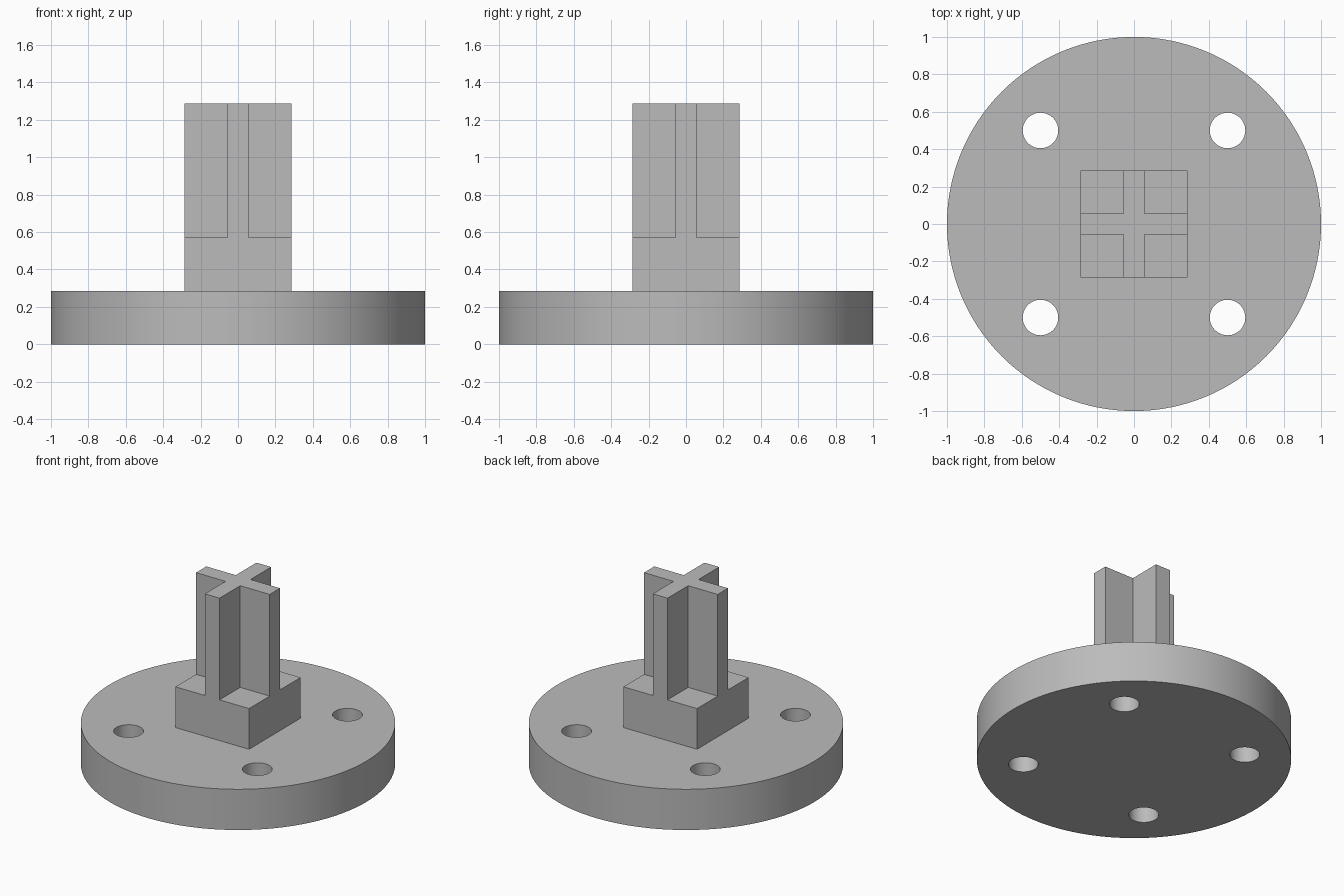
import bpy
import bmesh

cube = bpy.data.objects.get("Cube")
if cube:
    bpy.data.objects.remove(cube, do_unlink=True)

BASE_TOP, BLOCK_TOP, CROSS_TOP = 0.286, 0.572, 1.286
HALF, RIB = 0.286, 0.057
HOLE_AT, HOLE_RADIUS = 0.5, 0.095

grey = bpy.data.materials.new("plain grey")
grey.use_nodes = True
grey.diffuse_color = (0.5, 0.5, 0.5, 1)
grey.node_tree.nodes["Principled BSDF"].inputs["Base Color"].default_value = (0.5, 0.5, 0.5, 1)


def cylinder(name, radius, bottom, top, sides, x=0, y=0):
    bpy.ops.mesh.primitive_cylinder_add(vertices=sides, radius=radius, depth=top - bottom,
                                        location=(x, y, (bottom + top) / 2))
    obj = bpy.context.object
    obj.name = name
    obj.data.materials.append(grey)
    return obj


def prism(name, outline, bottom, top):
    """Extrude a flat outline upwards into a solid."""
    bm = bmesh.new()
    face = bm.faces.new([bm.verts.new((x, y, bottom)) for x, y in outline])
    raised = bmesh.ops.extrude_face_region(bm, geom=[face])
    verts = [g for g in raised["geom"] if isinstance(g, bmesh.types.BMVert)]
    bmesh.ops.translate(bm, vec=(0, 0, top - bottom), verts=verts)
    bmesh.ops.recalc_face_normals(bm, faces=bm.faces)
    mesh = bpy.data.meshes.new(name)
    bm.to_mesh(mesh)
    bm.free()
    mesh.materials.append(grey)
    obj = bpy.data.objects.new(name, mesh)
    bpy.context.collection.objects.link(obj)
    return obj


# Round flange with four through holes
flange = cylinder("flange", 1, 0, BASE_TOP, 128)
for x in (-HOLE_AT, HOLE_AT):
    for y in (-HOLE_AT, HOLE_AT):
        cutter = cylinder("hole_cutter", HOLE_RADIUS, -0.1, BASE_TOP + 0.1, 48, x, y)
        cutter.hide_render = True
        cut = flange.modifiers.new("bolt hole", "BOOLEAN")
        cut.operation = "DIFFERENCE"
        cut.solver = "EXACT"
        cut.object = cutter
        bpy.ops.object.select_all(action="DESELECT")
        flange.select_set(True)
        bpy.context.view_layer.objects.active = flange
        bpy.ops.object.modifier_apply(modifier=cut.name)
        bpy.data.objects.remove(cutter, do_unlink=True)
bpy.ops.object.shade_smooth_by_angle()

# Square block at the foot of the stem
square = [(-HALF, -HALF), (HALF, -HALF), (HALF, HALF), (-HALF, HALF)]
prism("stem_block", square, BASE_TOP, BLOCK_TOP)

# Cross-shaped stem: one quarter of the outline turned four times
outline = []
quarter = [(HALF, -RIB), (HALF, RIB), (RIB, RIB)]
for _ in range(4):
    outline += quarter
    quarter = [(-y, x) for x, y in quarter]
prism("cross_stem", outline, BLOCK_TOP, CROSS_TOP)
